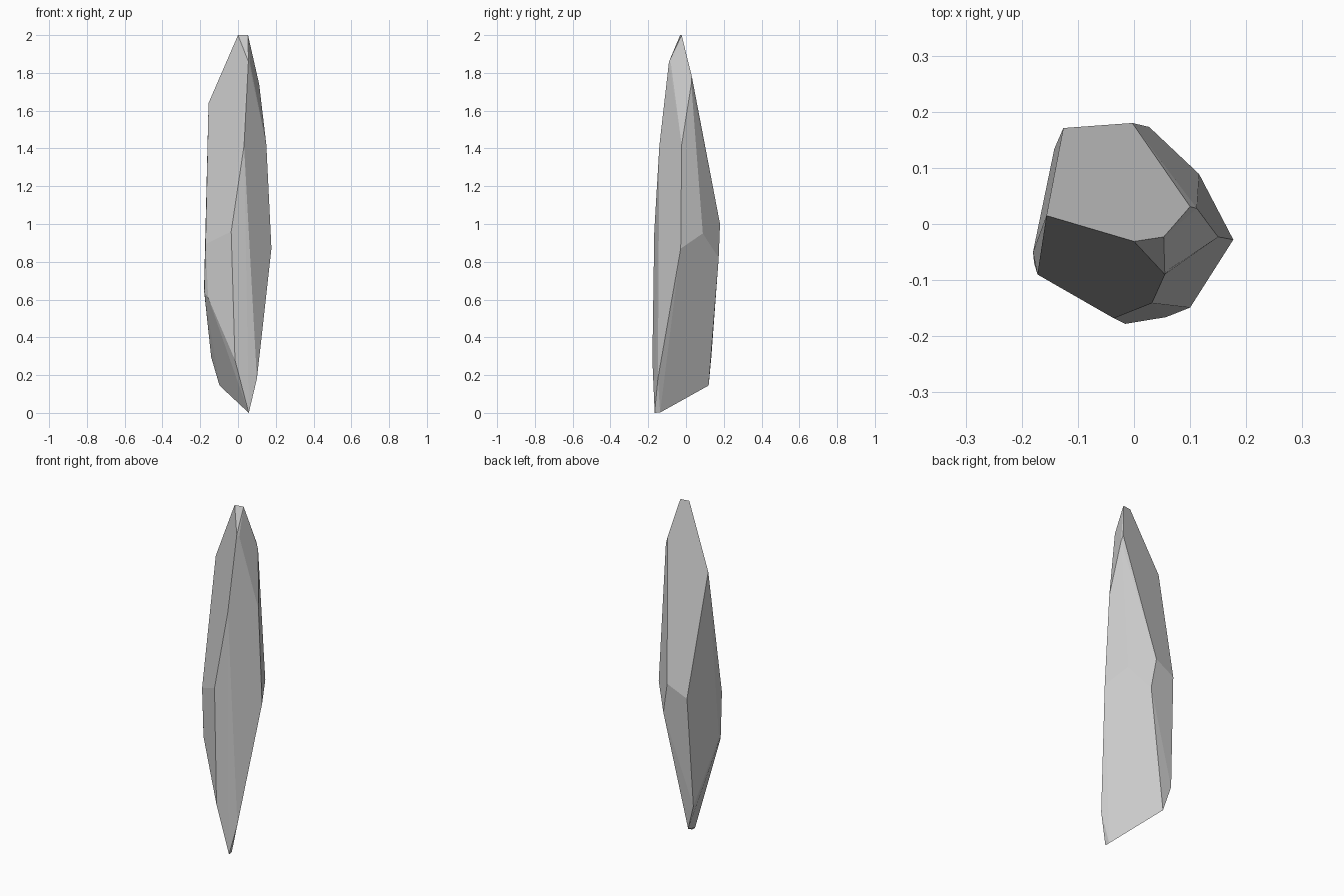
import bpy, bmesh, math

# Corner points of the crystal, grouped by height
tip = [(0.0, -0.031, 2.0), (0.053, -0.023, 2.0), (0.055, -0.09, 1.86), (0.064, -0.08, 1.85)]
shoulder = [(0.1, 0.031, 1.78), (0.112, 0.028, 1.74), (-0.156, 0.015, 1.64),
            (0.15, -0.023, 1.42), (0.032, -0.141, 1.415)]
girdle = [(-0.003, 0.18, 1.0), (-0.126, 0.171, 0.94), (-0.036, -0.168, 0.96),
          (0.116, 0.089, 0.95), (-0.172, -0.09, 0.893), (0.177, -0.028, 0.87),
          (0.027, 0.173, 0.82)]
lower = [(-0.18, -0.05, 0.65), (-0.178, -0.07, 0.64), (-0.158, -0.096, 0.61),
         (-0.142, 0.134, 0.295), (-0.016, -0.178, 0.28)]
foot = [(0.1, -0.149, 0.18), (-0.098, 0.12, 0.145), (0.057, -0.166, 0.0), (0.055, -0.137, 0.002)]

# Wrap the points in a convex faceted shell
bm = bmesh.new()
for p in tip + shoulder + girdle + lower + foot:
    bm.verts.new(p)
bmesh.ops.convex_hull(bm, input=bm.verts[:])
loose = [v for v in bm.verts if not v.link_faces]
bmesh.ops.delete(bm, geom=loose, context='VERTS')

# Merge nearly coplanar triangles into broad flat facets
bmesh.ops.dissolve_limit(bm, angle_limit=math.radians(2.5), verts=bm.verts[:], edges=bm.edges[:])
bmesh.ops.recalc_face_normals(bm, faces=bm.faces[:])

mesh = bpy.data.meshes.new("crystal_shard")
bm.to_mesh(mesh)
bm.free()
bpy.context.collection.objects.link(bpy.data.objects.new("crystal_shard", mesh))
